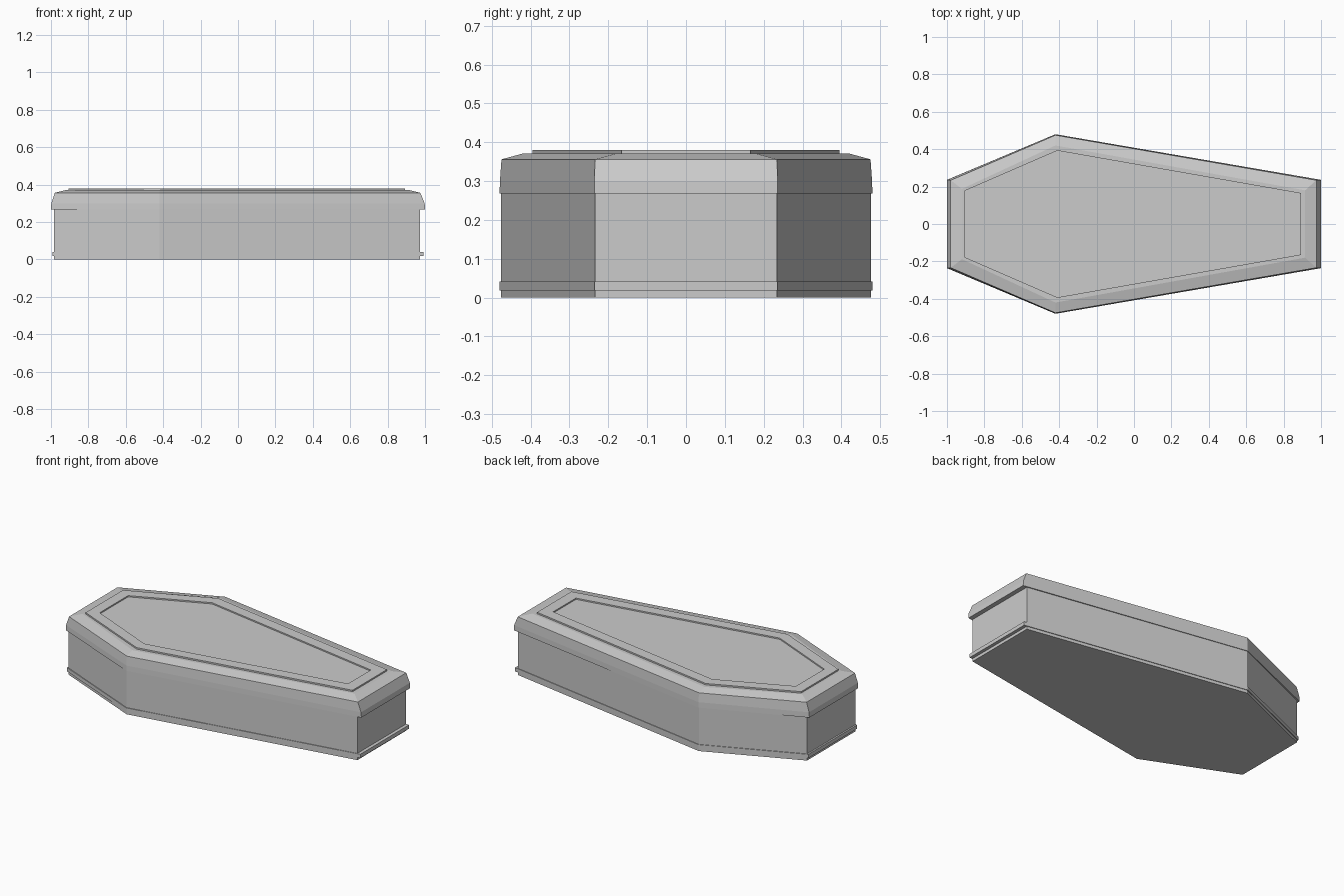
import bpy
import bmesh

cube = bpy.data.objects.get("Cube")
if cube:
    bpy.data.objects.remove(cube, do_unlink=True)

grey = bpy.data.materials.new("plain_grey")
grey.use_nodes = True
COLOUR = (0.6, 0.6, 0.6, 1)
grey.diffuse_color = COLOUR
grey.node_tree.nodes["Principled BSDF"].inputs["Base Color"].default_value = COLOUR


def outline(head, foot, head_w, mid_w, foot_w, shoulder=-0.42):
    """Six-sided tapered outline, counter-clockwise from above."""
    right = [(head, -head_w), (shoulder, -mid_w), (foot, -foot_w)]
    return right + [(x, -y) for x, y in reversed(right)]


def loft(name, rings):
    """Join stacked outlines with side walls and cap both ends."""
    bm = bmesh.new()
    loops = [[bm.verts.new((x, y, z)) for x, y in pts] for pts, z in rings]
    for a, b in zip(loops, loops[1:]):
        for i in range(len(a)):
            j = (i + 1) % len(a)
            bm.faces.new((a[i], a[j], b[j], b[i]))
    bm.faces.new(loops[0][::-1])
    bm.faces.new(loops[-1])
    bmesh.ops.recalc_face_normals(bm, faces=bm.faces)
    mesh = bpy.data.meshes.new(name)
    bm.to_mesh(mesh)
    bm.free()
    mesh.materials.append(grey)
    obj = bpy.data.objects.new(name, mesh)
    bpy.context.collection.objects.link(obj)
    return obj


# Box body and the thin moulding around its foot
body = outline(-0.983, 0.972, 0.234, 0.476, 0.234)
trim = outline(-0.993, 0.992, 0.235, 0.48, 0.235)
loft("body", [(body, 0), (body, 0.27)])
loft("base_trim", [(trim, 0.018), (trim, 0.041)])

# Lid: overhanging rim, sloped shoulder, raised frame and sunken panel
rim = outline(-1, 1, 0.236, 0.48, 0.236)
rim_top = outline(-0.998, 0.998, 0.236, 0.479, 0.236)
shoulder = outline(-0.98, 0.975, 0.234, 0.475, 0.234)
deck = outline(-0.92, 0.915, 0.188, 0.42, 0.18)
frame = outline(-0.905, 0.892, 0.18, 0.395, 0.166, -0.41)
panel = outline(-0.84, 0.822, 0.137, 0.328, 0.11, -0.405)
loft("lid", [(rim, 0.268), (rim_top, 0.3), (shoulder, 0.356), (deck, 0.371),
             (frame, 0.371), (frame, 0.38), (panel, 0.38), (panel, 0.372)])
